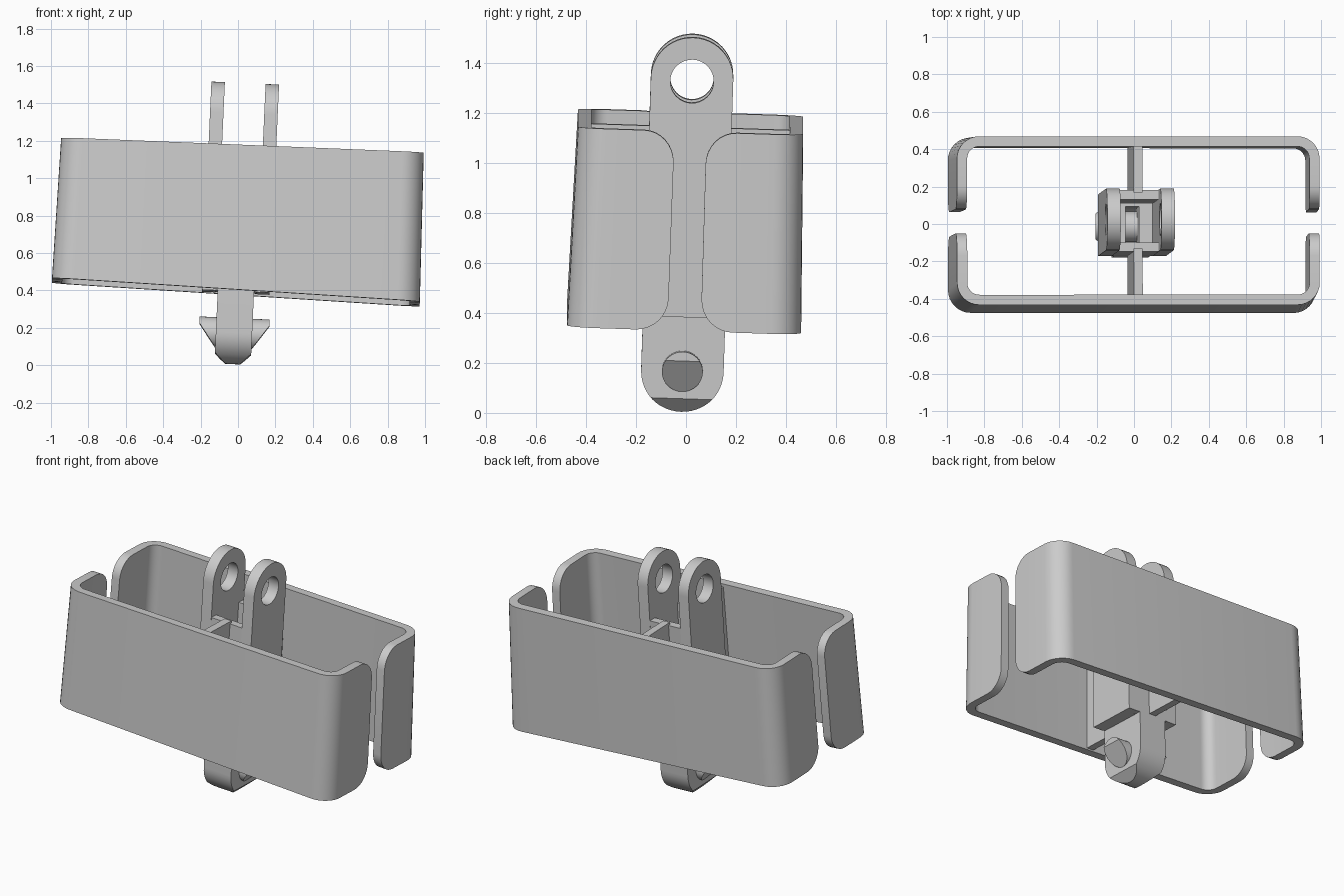
import bpy, bmesh
from math import sin, cos, pi, radians
from mathutils import Matrix, Vector

if "Cube" in bpy.data.objects:
    bpy.data.objects.remove(bpy.data.objects["Cube"])

# The whole link leans slightly: local frame -> world
LEAN = (Matrix.Translation((0.005, 0.005, 0.76))
        @ Matrix.Rotation(0.045, 4, 'Y') @ Matrix.Rotation(-0.033, 4, 'X'))
parts, cutters = [], []


def add(name, bm, store=parts):
    bmesh.ops.recalc_face_normals(bm, faces=bm.faces)
    me = bpy.data.meshes.new(name)
    bm.to_mesh(me)
    bm.free()
    ob = bpy.data.objects.new(name, me)
    bpy.context.collection.objects.link(ob)
    ob.matrix_world = LEAN
    store.append(ob)
    return ob


def cutter(name, bm):
    ob = add(name, bm, cutters)
    ob.hide_render = True
    return ob


def cut(ob, tool):
    m = ob.modifiers.new("cut", 'BOOLEAN')
    m.operation, m.solver, m.object = 'DIFFERENCE', 'EXACT', tool


def prism(profile, x0, x1):
    """Extrude a (y, z) outline along x."""
    bm = bmesh.new()
    a = [bm.verts.new((x0, y, z)) for y, z in profile]
    b = [bm.verts.new((x1, y, z)) for y, z in profile]
    bm.faces.new(a)
    bm.faces.new(b[::-1])
    for i in range(len(a)):
        j = (i + 1) % len(a)
        bm.faces.new((a[i], b[i], b[j], a[j]))
    return bm


def box(x0, x1, y0, y1, z0, z1):
    return prism([(y0, z0), (y1, z0), (y1, z1), (y0, z1)], x0, x1)


def tab(r, cz, flat_z, n=24):
    """Half-round outline at cz, with its flat end at flat_z."""
    s = 1 if cz > flat_z else -1
    arc = [(r * cos(pi * i / n), cz + s * r * sin(pi * i / n)) for i in range(n + 1)]
    return arc + [(-r, flat_z), (r, flat_z)]


def circle(r, cz, n=32):
    return [(r * cos(2 * pi * i / n), cz + r * sin(2 * pi * i / n)) for i in range(n)]


def chop(bm, co, no):
    """Slice off everything on the normal side and cap the cut."""
    res = bmesh.ops.bisect_plane(bm, geom=bm.verts[:] + bm.edges[:] + bm.faces[:],
                                 plane_co=Vector(co), plane_no=Vector(no), clear_outer=True)
    edges = [e for e in res['geom_cut'] if isinstance(e, bmesh.types.BMEdge)]
    bmesh.ops.contextual_create(bm, geom=edges)


# Side shells: wrapped walls with rounded flap ends, slight draft
HX, HY, GAP, T, R, RE = 0.978, 0.46, 0.065, 0.055, 0.12, 0.125
Z0, Z1 = -0.37, 0.405


def shell(name, sy):
    half = []                                   # point, normal, height inset
    for i in range(9):
        t = i / 8 * pi / 2
        half.append((HX, GAP + RE * (1 - cos(t)), 1, 0, RE * (1 - sin(t))))
    for i in range(9):
        t = i / 8 * pi / 2
        half.append((HX - R + R * cos(t), HY - R + R * sin(t), cos(t), sin(t), 0))
    path = half + [(-x, y, -nx, ny, k) for x, y, nx, ny, k in reversed(half)]
    bm = bmesh.new()
    rings = []
    for x, y, nx, ny, k in path:
        ring = []
        for off, z in ((0, Z0 + k), (0, Z1 - k), (T, Z1 - k), (T, Z0 + k)):
            px = (x - nx * off) * (1 - 0.02 * z)
            py = (y - ny * off) * (1 - 0.05 * z)
            ring.append(bm.verts.new((px, sy * py, z * (1 + 0.03 * px) - 0.008 * px)))
        rings.append(ring)
    for a, b in zip(rings, rings[1:]):
        for i in range(4):
            j = (i + 1) % 4
            bm.faces.new((a[i], a[j], b[j], b[i]))
    bm.faces.new(rings[0])
    bm.faces.new(rings[-1])
    add(name, bm)


for side, sy in (("front", -1), ("back", 1)):
    shell(side + "_shell", sy)
    # Rib to the shell and the wall joining the two prongs
    y0, y1 = sorted((sy * 0.15, sy * 0.425))
    add(side + "_rib", box(-0.024, 0.024, y0, y1, Z0 + 0.01, Z1 - 0.02))
    y0, y1 = sorted((sy * 0.115, sy * 0.164))
    add(side + "_cross_wall", box(-0.12, 0.12, y0, y1, Z0 + 0.002, 0.37))

# Twin prongs with pin holes
hole = cutter("hole_cutter", prism(circle(0.087, 0.575), -0.4, 0.4))
for side, s in (("left", -1), ("right", 1)):
    x0, x1 = sorted((s * 0.109, s * 0.181))
    cut(add(side + "_prong", prism(tab(0.165, 0.585, Z0), x0, x1)), hole)

# Hollow tongue with chamfered tip, and the floor around it
pocket = cutter("pocket_cutter", prism(tab(0.1, -0.585, 0.1), -0.036, 0.036))
bm = prism(tab(0.165, -0.59, -0.31), -0.097, 0.097)
for s in (-1, 1):
    chop(bm, (s * 0.097, 0, -0.70), (s * 0.055, 0, -0.057))
cut(add("tongue", bm), pocket)
cut(add("floor", box(-0.12, 0.12, -0.12, 0.12, Z0 + 0.001, -0.312)), pocket)

# Snap pin with ramped ends
bm = prism(circle(0.082, -0.59), -0.187, 0.187)
for s in (-1, 1):
    chop(bm, (s * 0.187, 0, -0.545), (s * 0.127, 0, -0.09))
add("snap_pin", bm)

# Bake the cuts and shade
bpy.context.view_layer.update()
for ob in parts:
    bpy.ops.object.select_all(action='DESELECT')
    ob.select_set(True)
    bpy.context.view_layer.objects.active = ob
    bpy.ops.object.convert(target='MESH')
    bpy.ops.object.shade_smooth_by_angle(angle=radians(30))
for ob in cutters:
    bpy.data.objects.remove(ob)
